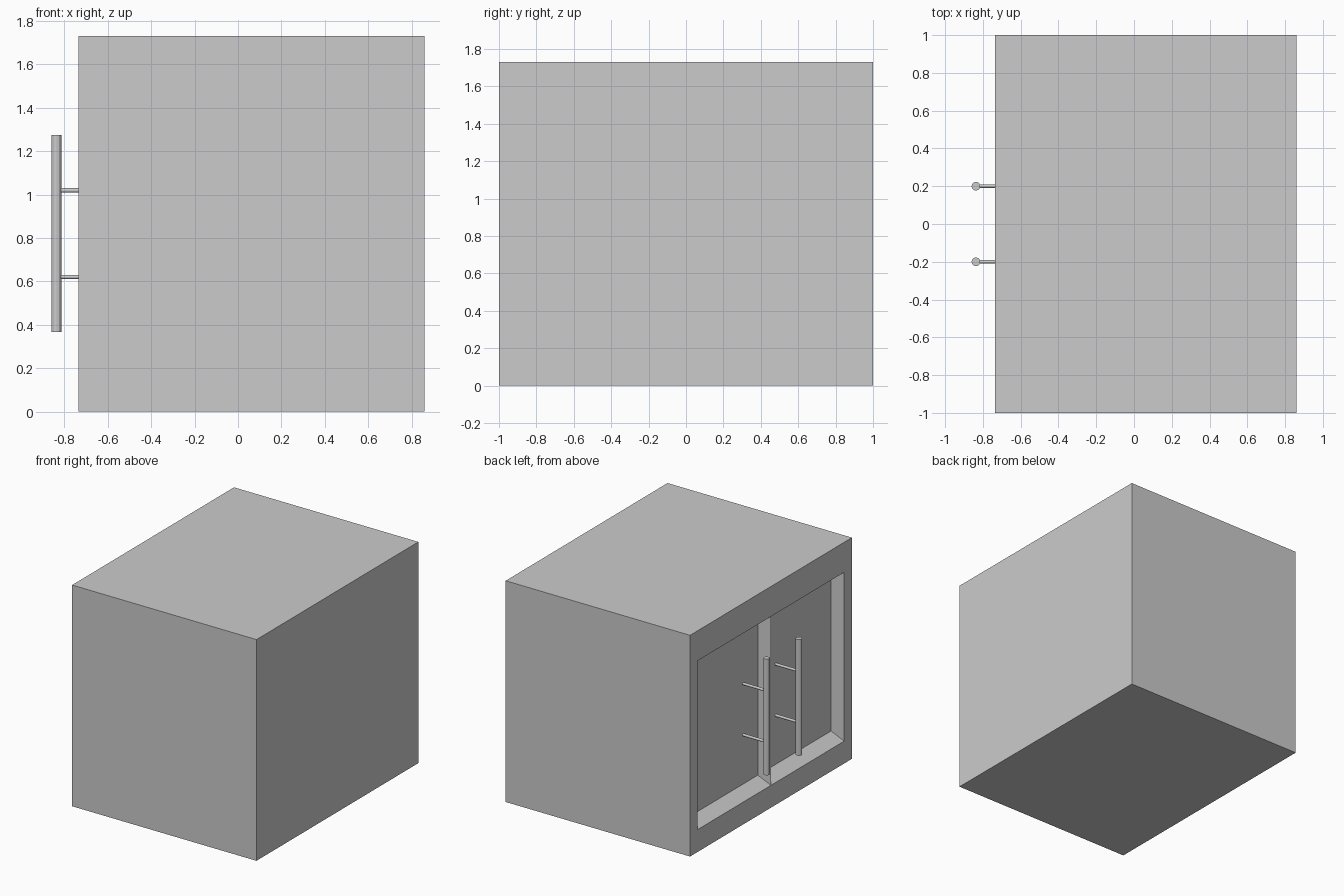
import bpy, bmesh, math
from mathutils import Matrix

if "Cube" in bpy.data.objects:
    bpy.data.objects.remove(bpy.data.objects["Cube"])

FRONT, BACK, HALF, TOP = -0.735, 0.86, 1.0, 1.73   # cabinet shell limits
OPEN_Y, LOW, HIGH = 0.905, 0.175, 1.495            # door opening
DEPTH = 0.1                                        # door recess depth


def make_object(name, bm):
    bmesh.ops.recalc_face_normals(bm, faces=bm.faces)
    mesh = bpy.data.meshes.new(name)
    bm.to_mesh(mesh)
    bm.free()
    obj = bpy.data.objects.new(name, mesh)
    bpy.context.collection.objects.link(obj)
    return obj


def ring(bm, x, y0, y1, z0, z1):
    return [bm.verts.new((x, y, z)) for y, z in ((y0, z0), (y1, z0), (y1, z1), (y0, z1))]


def bridge(bm, a, b):
    for i in range(4):
        j = (i + 1) % 4
        bm.faces.new((a[i], a[j], b[j], b[i]))


# Cabinet body: closed shell, front frame and two sloped door recesses
bm = bmesh.new()
back = ring(bm, BACK, -HALF, HALF, 0, TOP)
front = ring(bm, FRONT, -HALF, HALF, 0, TOP)
bm.faces.new(back)
bridge(bm, back, front)
bridge(bm, front, ring(bm, FRONT, -OPEN_Y, OPEN_Y, LOW, HIGH))
for y0, y1 in ((-OPEN_Y, 0), (0, OPEN_Y)):
    rim = ring(bm, FRONT, y0, y1, LOW, HIGH)
    panel = ring(bm, FRONT + DEPTH, y0 + 0.02, y1 - 0.02, LOW + 0.06, HIGH - 0.08)
    bridge(bm, rim, panel)
    bm.faces.new(panel)
bmesh.ops.remove_doubles(bm, verts=bm.verts, dist=0.0005)
make_object("cabinet_body", bm)


def add_rod(bm, center, radius, length, sides, turn):
    bmesh.ops.create_cone(bm, cap_ends=True, segments=sides, radius1=radius,
                          radius2=radius, depth=length,
                          matrix=Matrix.Translation(center) @ turn)


# Door handles: a vertical bar on two thin posts for each door
for side, y in (("left", 0.2), ("right", -0.2)):
    bm = bmesh.new()
    add_rod(bm, (-0.837, y, 0.821), 0.023, 0.908, 12, Matrix.Identity(4))
    for z in (0.62, 1.02):
        add_rod(bm, (-0.735, y, z), 0.01, 0.204, 12, Matrix.Rotation(math.pi / 2, 4, 'Y'))
    make_object(side + "_handle", bm)
